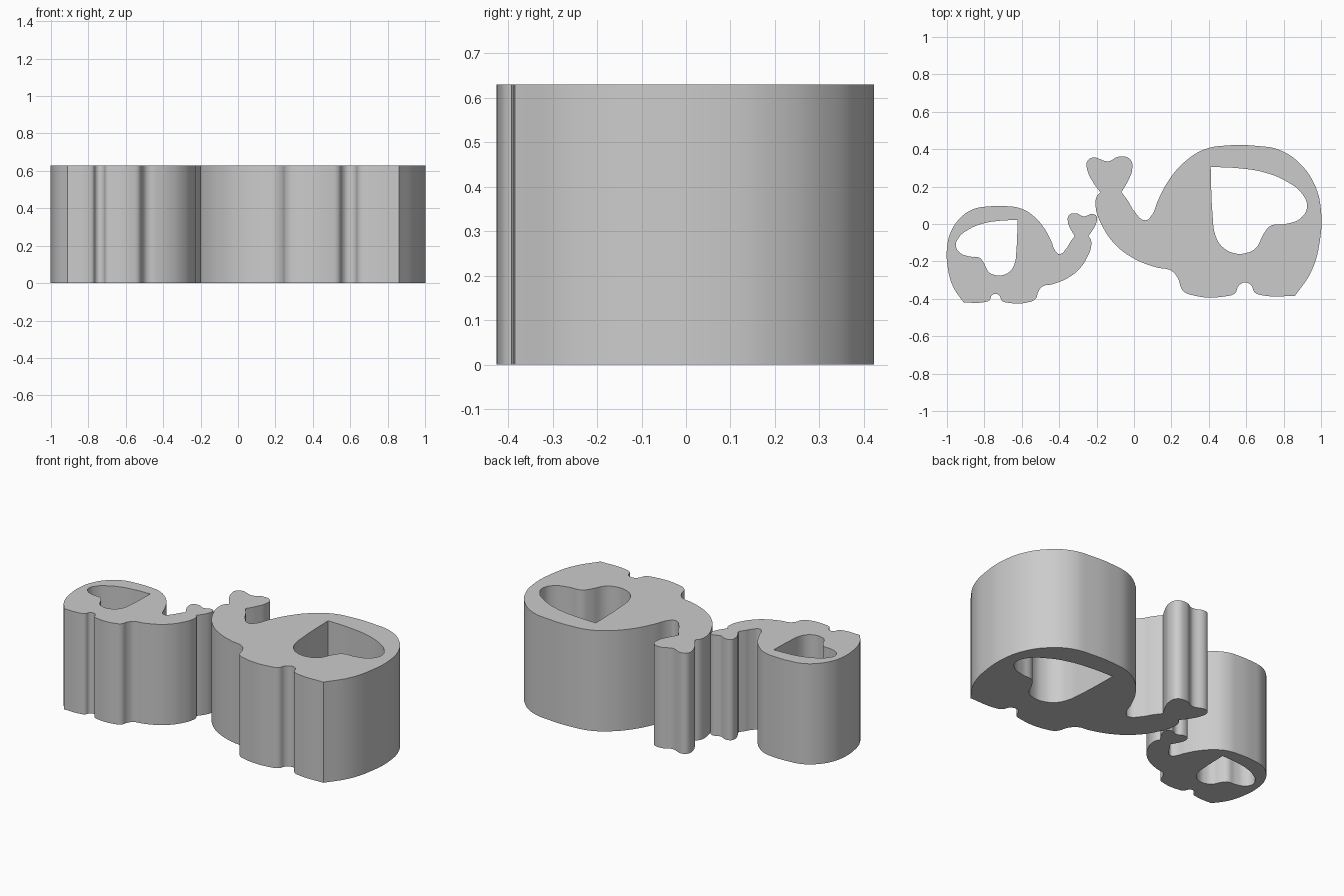
import bpy
import bmesh

HEIGHT = 0.63

cube = bpy.data.objects.get("Cube")
if cube:
    bpy.data.objects.remove(cube, do_unlink=True)

grey = bpy.data.materials.new("plain grey")
grey.use_nodes = True
colour = (0.6, 0.6, 0.6, 1.0)
grey.diffuse_color = colour
grey.node_tree.nodes["Principled BSDF"].inputs["Base Color"].default_value = colour

# Body silhouette, clockwise from the trunk tip
trunk_tip = [(-.25, .29), (-.25, .335), (-.22, .355), (-.14, .335), (-.08, .36),
             (-.02, .345), (-.01, .29), (-.03, .235), (-.067, .17)]
back = [(-.03, .12), (0, .07), (.06, .02), (.09, .04), (.13, .13), (.19, .24),
        (.28, .34), (.38, .4), (.5, .42), (.65, .418), (.78, .395), (.89, .32),
        (.97, .2), (1, .07), (.995, -.08), (.95, -.25), (.86, -.385)]
feet = [(.68, -.38), (.645, -.365), (.625, -.325), (.59, -.313), (.56, -.33),
        (.54, -.37), (.5, -.385), (.31, -.38), (.26, -.355), (.235, -.29), (.2, -.25)]
chest = [(.12, -.232), (0, -.185), (-.1, -.11), (-.17, -.01), (-.205, .09),
         (-.2, .145), (-.18, .17), (-.22, .225)]
outline = trunk_tip + back + feet + chest

# Ear-shaped opening
ear = [(.41, .305), (.56, .298), (.7, .275), (.82, .225), (.9, .16), (.925, .09),
       (.89, .03), (.81, 0), (.73, -.01), (.695, -.05), (.65, -.13), (.6, -.155),
       (.54, -.157), (.47, -.12), (.435, -.06), (.42, .05)]

# Sharp corners: both trunk creases, the heel and the top of the ear
corners = {trunk_tip[-1], back[-1], chest[-2], ear[0]}


def add_loop(curve, points, place):
    spline = curve.splines.new("BEZIER")
    spline.bezier_points.add(len(points) - 1)
    spline.use_cyclic_u = True
    for knot, point in zip(spline.bezier_points, points):
        knot.co = (*place(*point), 0)
        kind = "VECTOR" if point in corners else "AUTO"
        knot.handle_left_type = knot.handle_right_type = kind


def make_elephant(name, place):
    # Filled outline with the opening, extruded to a solid slab
    curve = bpy.data.curves.new(name + "_profile", "CURVE")
    curve.dimensions = "2D"
    curve.fill_mode = "BOTH"
    curve.resolution_u = 6
    curve.extrude = HEIGHT / 2
    add_loop(curve, outline, place)
    add_loop(curve, ear, place)
    helper = bpy.data.objects.new(name + "_profile", curve)
    bpy.context.collection.objects.link(helper)
    graph = bpy.context.evaluated_depsgraph_get()
    mesh = bpy.data.meshes.new_from_object(helper.evaluated_get(graph))
    bpy.data.objects.remove(helper, do_unlink=True)

    # Weld the caps to the walls and stand the slab on the floor
    bm = bmesh.new()
    bm.from_mesh(mesh)
    bmesh.ops.remove_doubles(bm, verts=bm.verts, dist=0.0005)
    bmesh.ops.translate(bm, verts=bm.verts, vec=(0, 0, HEIGHT / 2))
    bmesh.ops.recalc_face_normals(bm, faces=bm.faces)
    bm.to_mesh(mesh)
    bm.free()
    mesh.materials.clear()
    mesh.materials.append(grey)

    elephant = bpy.data.objects.new(name, mesh)
    bpy.context.collection.objects.link(elephant)
    bpy.ops.object.select_all(action="DESELECT")
    elephant.select_set(True)
    bpy.context.view_layer.objects.active = elephant
    bpy.ops.object.shade_smooth_by_angle(angle=0.6)


# The calf is a smaller mirrored copy facing the adult
CALF = 0.64
make_elephant("adult_elephant", lambda x, y: (x, y))
make_elephant("calf_elephant",
              lambda x, y: (CALF * (1 - x) - 1, CALF * (y + .385) - .42))
